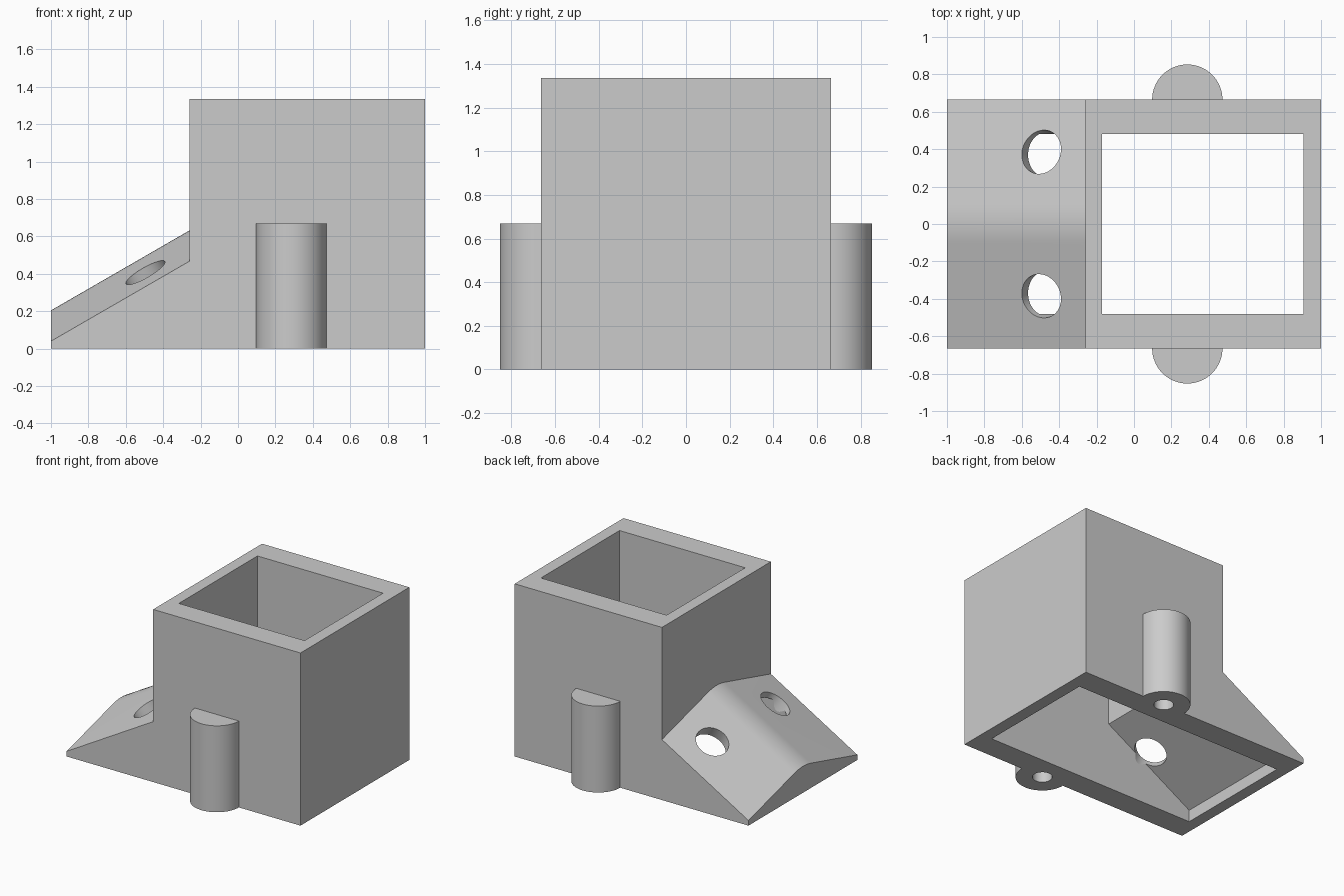
import bpy, bmesh, math
from mathutils import Vector

if "Cube" in bpy.data.objects:
    bpy.data.objects.remove(bpy.data.objects["Cube"], do_unlink=True)

HALF_W = 0.665                            # half width of the body
WALL_Y = 0.48                             # half width of the cavity
SLOPE = math.tan(math.radians(30))        # ramp climb along x
PITCH = math.radians(15)                  # roof fall along y

grey = bpy.data.materials.new("plain grey")
grey.use_nodes = True
grey.diffuse_color = (0.6, 0.6, 0.6, 1)
grey.node_tree.nodes["Principled BSDF"].inputs["Base Color"].default_value = (0.6, 0.6, 0.6, 1)


def loft(name, start, end):
    """Closed solid between two matching outlines."""
    bm = bmesh.new()
    a = [bm.verts.new(p) for p in start]
    b = [bm.verts.new(p) for p in end]
    bm.faces.new(a)
    bm.faces.new(b)
    for i in range(len(a)):
        j = (i + 1) % len(a)
        bm.faces.new((a[i], a[j], b[j], b[i]))
    bmesh.ops.recalc_face_normals(bm, faces=bm.faces[:])
    mesh = bpy.data.meshes.new(name)
    bm.to_mesh(mesh)
    bm.free()
    mesh.materials.append(grey)
    obj = bpy.data.objects.new(name, mesh)
    bpy.context.collection.objects.link(obj)
    return obj


def side_prism(name, outline, half_y):
    """Outline in x and z, extruded along y."""
    return loft(name, [(x, -half_y, z) for x, z in outline],
                [(x, half_y, z) for x, z in outline])


def rod(name, start, end, radius, sides=64):
    """Round bar between two points."""
    start, end = Vector(start), Vector(end)
    turn = (end - start).to_track_quat('Z', 'Y')
    ring = [turn @ Vector((radius * math.cos(t), radius * math.sin(t), 0))
            for t in (2 * math.pi * i / sides for i in range(sides))]
    return loft(name, [start + p for p in ring], [end + p for p in ring])


def combine(target, tool, operation):
    mod = target.modifiers.new("combine", 'BOOLEAN')
    mod.object, mod.operation, mod.solver = tool, operation, 'EXACT'
    bpy.context.view_layer.objects.active = target
    bpy.ops.object.modifier_apply(modifier=mod.name)
    bpy.data.objects.remove(tool, do_unlink=True)


# Tall square housing
body = side_prism("housing", [(-0.26, 0), (1, 0), (1, 1.335), (-0.26, 1.335)], HALF_W)

# Sloping ramp with a rounded ridge
EAVE, CREST = 0.04, 0.1
radius = CREST / math.sin(PITCH)
shoulder = EAVE + (HALF_W - CREST) * math.tan(PITCH)
roof = [(-HALF_W, EAVE)]
for i in range(13):
    a = PITCH * (i / 6 - 1)
    roof.append((radius * math.sin(a), shoulder + radius * (math.cos(a) - math.cos(PITCH))))
roof.append((HALF_W, EAVE))


def ramp_section(x):
    rise = SLOPE * (x + 1)
    return [(x, -HALF_W, 0)] + [(x, y, z + rise) for y, z in roof] + [(x, HALF_W, 0)]


combine(body, loft("ramp", ramp_section(-1), ramp_section(-0.21)), 'UNION')

# Round side posts
POST_X = 0.285
for s in (-1, 1):
    combine(body, rod("post", (POST_X, s * HALF_W, 0), (POST_X, s * HALF_W, 0.668), 0.188), 'UNION')

# Open shaft, widened below the ramp
low = EAVE + 0.09 * SLOPE
high = EAVE + 0.83 * SLOPE
combine(body, side_prism("cavity", [(-0.91, -0.1), (0.905, -0.1), (0.905, 1.5),
                                    (-0.17, 1.5), (-0.17, high), (-0.91, low)], WALL_Y), 'DIFFERENCE')

# Ramp holes square to the roof, and blind screw holes under the posts
for s in (-1, 1):
    x, y = -0.495, 0.385
    z = EAVE + SLOPE * (x + 1) + (HALF_W - y) * math.tan(PITCH)
    centre = Vector((x, s * y, z))
    normal = Vector((-SLOPE, s * math.tan(PITCH), 1)).normalized()
    combine(body, rod("ramp_hole", centre - normal * 0.13, centre + normal * 0.3, 0.12), 'DIFFERENCE')
    combine(body, rod("screw_hole", (POST_X, s * HALF_W, -0.1), (POST_X, s * HALF_W, 0.45), 0.07, 32),
            'DIFFERENCE')

# Smooth the round walls, keep corners crisp
bpy.ops.object.select_all(action='DESELECT')
body.select_set(True)
bpy.context.view_layer.objects.active = body
bpy.ops.object.shade_smooth_by_angle(angle=math.radians(12))
